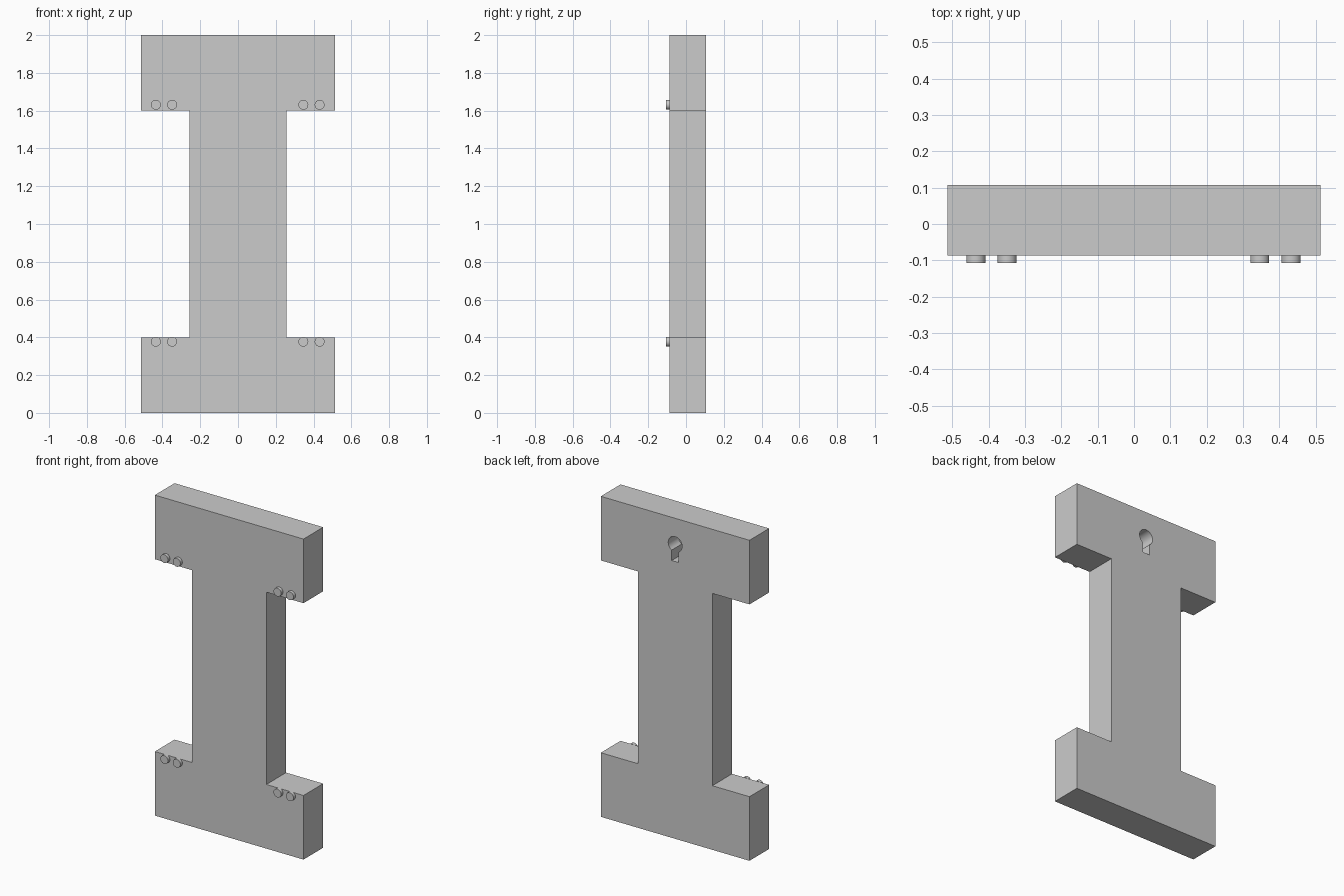
import bpy
import bmesh
import math

if "Cube" in bpy.data.objects:
    bpy.data.objects.remove(bpy.data.objects["Cube"])

FRONT, BACK = -0.087, 0.107
HOLE_DEPTH = 0.10


def extrude_profile(name, points, y0, y1):
    """Solid made by extruding an (x, z) outline from y0 to y1."""
    bm = bmesh.new()
    face = bm.faces.new([bm.verts.new((x, y0, z)) for x, z in points])
    ext = bmesh.ops.extrude_face_region(bm, geom=[face])
    verts = [g for g in ext["geom"] if isinstance(g, bmesh.types.BMVert)]
    bmesh.ops.translate(bm, vec=(0, y1 - y0, 0), verts=verts)
    bmesh.ops.recalc_face_normals(bm, faces=bm.faces)
    mesh = bpy.data.meshes.new(name)
    bm.to_mesh(mesh)
    bm.free()
    obj = bpy.data.objects.new(name, mesh)
    bpy.context.collection.objects.link(obj)
    return obj


def smooth(obj):
    bpy.ops.object.select_all(action='DESELECT')
    bpy.context.view_layer.objects.active = obj
    obj.select_set(True)
    bpy.ops.object.shade_smooth_by_angle(angle=math.radians(30))


# I-shaped plate: right half outline, mirrored to the left
W, S = 0.513, 0.257
half = [(W, 0), (W, 0.4), (S, 0.4), (S, 1.6), (W, 1.6), (W, 2)]
plate = extrude_profile("plate", half + [(-x, z) for x, z in reversed(half)],
                        FRONT, BACK)

# Keyhole hanger pocket in the back: round head with a slot below
r, sw, cz = 0.048, 0.024, 1.837
start = math.asin(sw / r) - math.pi / 2
sweep = 2 * math.pi - 2 * math.asin(sw / r)
arc = [(r * math.cos(start + sweep * i / 32), cz + r * math.sin(start + sweep * i / 32))
       for i in range(33)]
keyhole = extrude_profile("keyhole_cutter", arc + [(-sw, 1.73), (sw, 1.73)],
                          BACK - HOLE_DEPTH, BACK + 0.05)
cut = plate.modifiers.new("keyhole", 'BOOLEAN')
cut.operation = 'DIFFERENCE'
cut.solver = 'EXACT'
cut.object = keyhole
bpy.context.view_layer.objects.active = plate
bpy.ops.object.modifier_apply(modifier=cut.name)
bpy.data.objects.remove(keyhole, do_unlink=True)
smooth(plate)

# Round studs on the front, a pair at each inner flange corner
for row, z in (("lower", 0.377), ("upper", 1.631)):
    for i, x in enumerate((-0.435, -0.349, 0.346, 0.432)):
        bpy.ops.mesh.primitive_cylinder_add(vertices=32, radius=0.026, depth=0.021,
                                            location=(x, -0.0965, z),
                                            rotation=(math.pi / 2, 0, 0))
        stud = bpy.context.object
        stud.name = f"{row}_stud_{i + 1}"
        smooth(stud)
